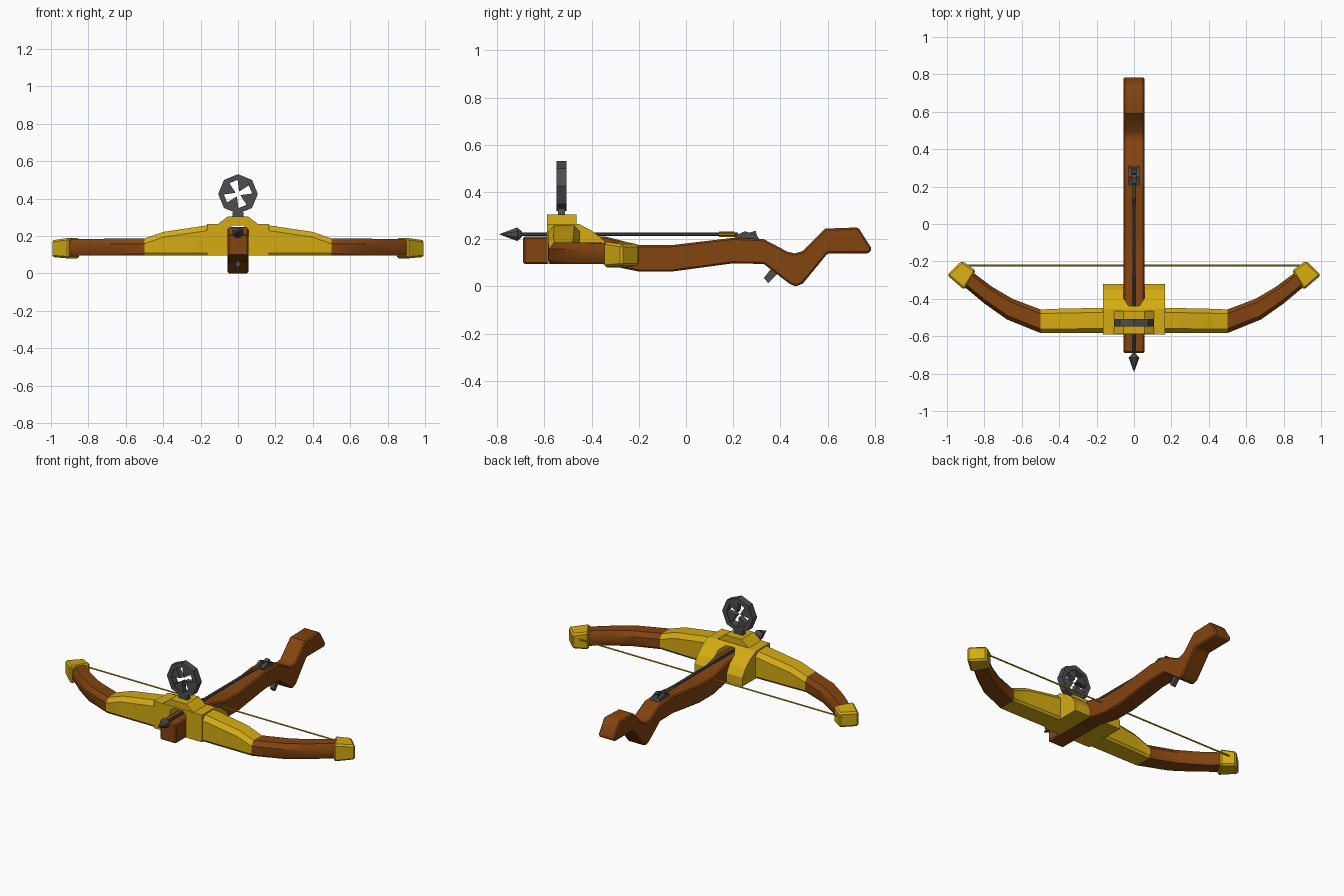
import bpy
import bmesh
import math
from mathutils import Vector

cube = bpy.data.objects.get("Cube")
if cube:
    bpy.data.objects.remove(cube, do_unlink=True)


def material(name, rgb):
    m = bpy.data.materials.new(name)
    m.use_nodes = True
    m.diffuse_color = (*rgb, 1)
    m.node_tree.nodes["Principled BSDF"].inputs["Base Color"].default_value = (*rgb, 1)
    return m


GOLD = material("gold", (0.66, 0.41, 0.006))
WOOD = material("brown wood", (0.23, 0.058, 0.005))
STEEL = material("dark steel", (0.075, 0.075, 0.08))


def loft(name, rings, mats, bevel=0.0, smooth=False):
    """Skin a list of equal-length rings and cap both ends."""
    bm = bmesh.new()
    loops = [[bm.verts.new(p) for p in ring] for ring in rings]
    n = len(loops[0])
    for a, b in zip(loops, loops[1:]):
        for i in range(n):
            j = (i + 1) % n
            bm.faces.new((a[i], a[j], b[j], b[i]))
    bm.faces.new(loops[0])
    bm.faces.new(loops[-1])
    bmesh.ops.recalc_face_normals(bm, faces=bm.faces)
    if bevel:
        sharp = [e for e in bm.edges if e.calc_face_angle(0) > math.radians(50)]
        bmesh.ops.bevel(bm, geom=sharp, offset=bevel, segments=1, affect='EDGES')
    mesh = bpy.data.meshes.new(name)
    bm.to_mesh(mesh)
    bm.free()
    for m in mats:
        mesh.materials.append(m)
    ob = bpy.data.objects.new(name, mesh)
    bpy.context.collection.objects.link(ob)
    if smooth:
        bpy.ops.object.select_all(action='DESELECT')
        ob.select_set(True)
        bpy.context.view_layer.objects.active = ob
        bpy.ops.object.shade_smooth_by_angle(angle=math.radians(32))
    return ob


def side_prism(name, yz, x0, x1, mat, **kw):
    return loft(name, [[(x, y, z) for y, z in yz] for x in (x0, x1)], [mat], **kw)


def front_prism(name, xz, y0, y1, mat, **kw):
    return loft(name, [[(x, y, z) for x, z in xz] for y in (y0, y1)], [mat], **kw)


def rod(name, axis, radii, mat, sides=8, centre=(0, 0, 0)):
    """Round bar along x or y; radii is a list of (position, radius)."""
    rings = []
    for t, r in radii:
        ring = []
        for k in range(sides):
            a = math.tau * (k + 0.5) / sides
            u, v = r * math.cos(a), r * math.sin(a)
            p = (t, u, v) if axis == "x" else (u, t, v)
            ring.append(Vector(p) + Vector(centre))
        rings.append(ring)
    return loft(name, rings, [mat], smooth=True)


# Wooden stock with its curved grip and butt
stock = [(-0.69, 0.094), (-0.35, 0.094), (-0.2, 0.063), (-0.06, 0.063), (0.2, 0.098),
         (0.33, 0.095), (0.44, 0.01), (0.465, 0.0), (0.495, 0.012), (0.6, 0.14),
         (0.775, 0.14), (0.787, 0.16), (0.73, 0.25), (0.59, 0.245), (0.495, 0.15),
         (0.46, 0.14), (0.43, 0.147), (0.33, 0.2), (0.2, 0.206), (-0.06, 0.175),
         (-0.2, 0.175), (-0.34, 0.211), (-0.69, 0.211)]
side_prism("stock", stock, -0.055, 0.055, WOOD, bevel=0.007, smooth=True)

# Central mount with an arched channel for the bolt
mount = side_prism("bow_mount", [(-0.59, 0.096), (-0.59, 0.265), (-0.455, 0.265),
                                 (-0.4, 0.237), (-0.35, 0.197), (-0.32, 0.15),
                                 (-0.32, 0.096)], -0.165, 0.165, GOLD)
arch = [(-0.056, 0.15), (0.056, 0.15), (0.056, 0.235), (0.03, 0.256),
        (-0.03, 0.256), (-0.056, 0.235)]
cutter = front_prism("channel_cutter", arch, -0.8, -0.1, GOLD)
cutter.hide_render = True
cut = mount.modifiers.new("channel", 'BOOLEAN')
cut.operation = 'DIFFERENCE'
cut.object = cutter
bpy.ops.object.select_all(action='DESELECT')
mount.select_set(True)
bpy.context.view_layer.objects.active = mount
bpy.ops.object.modifier_apply(modifier="channel")
bpy.data.objects.remove(cutter, do_unlink=True)

front_prism("mount_crown", [(-0.11, 0.262), (0.11, 0.262), (0.055, 0.304), (-0.055, 0.304)],
            -0.588, -0.465, GOLD)

# Bow limbs: stations of front edge, back edge and top height
limb = [((0.16, -0.584), (0.16, -0.448), 0.258),
        ((0.40, -0.584), (0.40, -0.453), 0.222),
        ((0.50, -0.583), (0.50, -0.457), 0.187),
        ((0.68, -0.51), (0.65, -0.40), 0.186),
        ((0.80, -0.425), (0.76, -0.335), 0.185),
        ((0.92, -0.325), (0.86, -0.26), 0.184)]
tip = [((0.908, -0.352), (0.845, -0.25), 0.19), ((1.0, -0.273), (0.92, -0.196), 0.178)]


def section(station, s, base):
    """Limb cross-section with chamfered upper and lower edges."""
    f, b, top = station
    f, b = Vector(f), Vector(b)
    c = 0.014

    def at(t, z):
        p = f.lerp(b, t)
        return (s * p.x, p.y, z)
    return [at(0.08, base), at(0.92, base), at(1, base + c), at(1, top - 2 * c),
            at(0.82, top), at(0.18, top), at(0, top - 2 * c), at(0, base + c)]


for side, s in (("left", 1), ("right", -1)):
    ob = loft(side + "_limb", [section(st, s, 0.095) for st in limb], [GOLD, WOOD], smooth=True)
    for poly in ob.data.polygons:
        poly.material_index = int(abs(poly.center.x) > 0.5)
    rings = []
    for (f, b, top), base in zip(tip, (0.08, 0.088)):
        rings.append([(s * x, y, z) for (x, y), z in
                      ((f, base), (b, base), (b, top), (f, top))])
    loft(side + "_limb_cap", rings, [GOLD], bevel=0.01)

rod("bowstring", "x", [(-0.9, 0.005), (0.9, 0.005)], GOLD, 6, (0, -0.222, 0.145))

# Octagonal sight: rim, four wedges leaving a cross opening, and a foot
SIGHT_Z = 0.425


def polar(r, a):
    return (r * math.cos(a), SIGHT_Z + r * math.sin(a))


for k in range(8):
    a, b = math.tau * k / 8, math.tau * (k + 1) / 8
    front_prism("sight_rim", [polar(0.077, a), polar(0.106, a), polar(0.106, b), polar(0.077, b)],
                -0.549, -0.507, STEEL)
for k in range(4):
    a = math.radians(65 + 90 * k)
    w = math.radians(27)
    front_prism("sight_wedge", [polar(0.014, a), polar(0.08, a - w), polar(0.08, a + w)],
                -0.545, -0.511, STEEL)
front_prism("sight_foot", [(-0.032, 0.3), (0.032, 0.3), (0.026, 0.338), (-0.026, 0.338)],
            -0.543, -0.513, STEEL)

# Bolt: shaft, pointed head and fletching
bolt = (0, 0, 0.221)
rod("bolt_shaft", "y", [(-0.72, 0.009), (0.22, 0.009)], STEEL, 8, bolt)
rod("bolt_head", "y", [(-0.79, 0.001), (-0.715, 0.031), (-0.695, 0.012)], STEEL, 8, bolt)
for x, z in ((0.011, 0.003), (0.003, 0.011)):
    front_prism("fletching", [(-x, 0.221 - z), (x, 0.221 - z), (x, 0.221 + z), (-x, 0.221 + z)],
                0.14, 0.205, GOLD)

# String latch and trigger
for s in (-1, 1):
    side_prism("latch_cheek", [(0.21, 0.2), (0.205, 0.214), (0.25, 0.234), (0.3, 0.217),
                               (0.31, 0.2)], s * 0.012, s * 0.03, STEEL)
side_prism("latch_base", [(0.21, 0.2), (0.21, 0.212), (0.25, 0.222), (0.25, 0.2)],
           -0.014, 0.014, STEEL)
side_prism("latch_catch", [(0.265, 0.2), (0.27, 0.228), (0.295, 0.236), (0.305, 0.2)],
           -0.014, 0.014, STEEL)
side_prism("trigger", [(0.33, 0.036), (0.348, 0.015), (0.41, 0.075), (0.38, 0.1)],
           -0.012, 0.012, STEEL)
